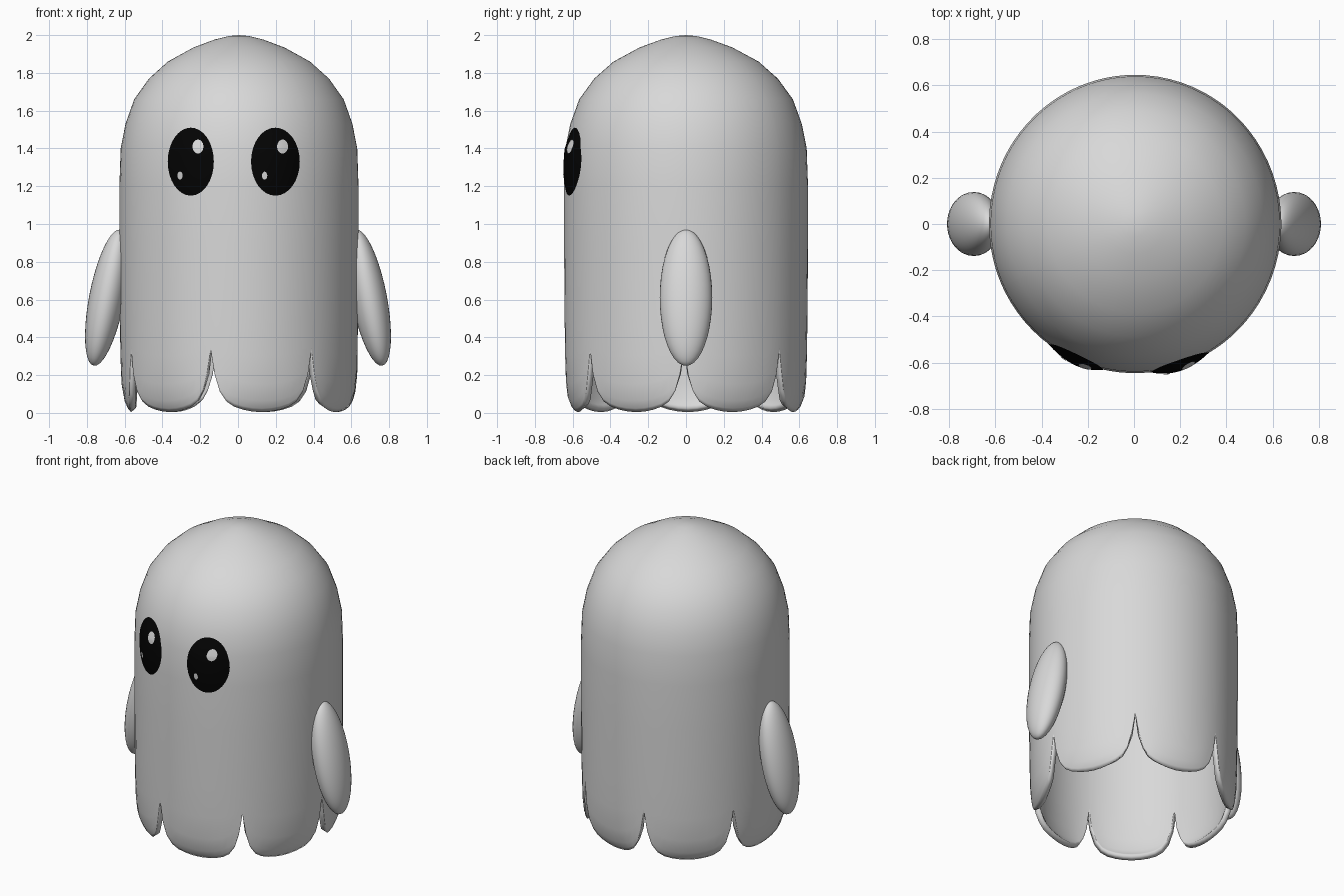
import bpy, bmesh, math

cube = bpy.data.objects.get("Cube")
if cube:
    bpy.data.objects.remove(cube, do_unlink=True)


def material(name, value):
    mat = bpy.data.materials.new(name)
    mat.use_nodes = True
    colour = (value, value, value, 1)
    mat.diffuse_color = colour
    mat.node_tree.nodes["Principled BSDF"].inputs["Base Color"].default_value = colour
    return mat


WHITE = material("soft white", 0.69)
BLACK = material("eye black", 0.001)

# Body profile: height, radius
PROFILE = [(0, .58), (.03, .605), (.09, .628), (.2, .639), (.5, .643), (.9, .646),
           (1.2, .646), (1.4, .639), (1.53, .613), (1.66, .566), (1.77, .486),
           (1.86, .384), (1.935, .245), (1.977, .13), (1.995, .055), (2, 0)]
X_SCALE = .98
X_SHIFT = .005
LOBES, STEPS = 7, 16
NOTCH = math.radians(-13.8)


def radius(z):
    for (z0, r0), (z1, r1) in zip(PROFILE, PROFILE[1:]):
        if z <= z1:
            return r0 + (r1 - r0) * (z - z0) / (z1 - z0)
    return 0


def finish(name, bm, mat):
    bmesh.ops.recalc_face_normals(bm, faces=bm.faces)
    mesh = bpy.data.meshes.new(name)
    bm.to_mesh(mesh)
    bm.free()
    obj = bpy.data.objects.new(name, mesh)
    bpy.context.collection.objects.link(obj)
    mesh.materials.append(mat)
    mesh.shade_smooth()
    return obj


# Hollow draped body with a hem of rounded lobes between narrow notches
bm = bmesh.new()
columns = []
half = math.pi / LOBES
upper = [z for z, r in PROFILE if z >= .5 and r > 0]
for lobe in range(LOBES):
    for step in range(STEPS):
        t = math.sin(math.pi / 2 * (2 * step / STEPS - 1))
        angle = NOTCH + half * (2 * lobe + 1 + t)
        hem = .004 + .09 * t ** 2 + .25 * abs(t) ** 9
        heights = [hem + (.5 - hem) * k for k in (0, .04, .12, .3, .6)] + upper
        columns.append([bm.verts.new((X_SHIFT + X_SCALE * radius(z) * math.sin(angle),
                                      -radius(z) * math.cos(angle), z)) for z in heights])
apex = bm.verts.new((X_SHIFT, 0, 2))
for a, b in zip(columns, columns[1:] + columns[:1]):
    for k in range(len(a) - 1):
        bm.faces.new((a[k], b[k], b[k + 1], a[k + 1]))
    bm.faces.new((a[-1], b[-1], apex))
body = finish("body", bm, WHITE)
shell = body.modifiers.new("thickness", "SOLIDIFY")
shell.thickness = .035
shell.offset = -1
bpy.context.view_layer.objects.active = body
body.select_set(True)
bpy.ops.object.shade_smooth_by_angle(angle=math.radians(50))


# Oval patch on the front of the body, raised by lift(x, z)
def oval(name, cx, cz, rx, rz, lift, mat, rings=6, sides=32):
    def point(k, i):
        a = 2 * math.pi * i / sides
        x = cx + rx * k / rings * math.cos(a)
        z = cz + rz * k / rings * math.sin(a)
        r = radius(z) + lift(x, z)
        return bm.verts.new((x, -math.sqrt(r * r - ((x - X_SHIFT) / X_SCALE) ** 2), z))

    bm = bmesh.new()
    centre = point(0, 0)
    loops = [[point(k, i) for i in range(sides)] for k in range(1, rings + 1)]
    for i in range(sides):
        j = (i + 1) % sides
        bm.faces.new((centre, loops[0][j], loops[0][i]))
        for a, b in zip(loops, loops[1:]):
            bm.faces.new((a[i], a[j], b[j], b[i]))
    obj = finish(name, bm, mat)
    if obj.data.polygons[0].normal.y > 0:
        obj.data.flip_normals()


# Gently bulging eyes, each with two glints
EYE_Z, EYE_H = 1.33, .18
for side, x, width in (("right", -.25, .122), ("left", .198, .129)):
    def bulge(px, pz):
        return .003 + .022 * (1 - ((px - x) / width) ** 2 - ((pz - EYE_Z) / EYE_H) ** 2)

    def glint(px, pz):
        return bulge(px, pz) + .004

    oval(side + "_eye", x, EYE_Z, width, EYE_H, bulge, BLACK)
    oval(side + "_eye_large_glint", x + .038, 1.41, .029, .037, glint, WHITE, 3)
    oval(side + "_eye_small_glint", x - .057, 1.256, .014, .021, glint, WHITE, 3)

# Tilted flattened arms
for side, s in (("left", 1), ("right", -1)):
    bpy.ops.mesh.primitive_uv_sphere_add(segments=32, ring_count=20, location=(s * .694, 0, .61))
    arm = bpy.context.object
    arm.name = side + "_arm"
    arm.scale = (.094, .139, .367)
    arm.rotation_euler.y = -s * math.radians(11)
    arm.data.materials.append(WHITE)
    bpy.ops.object.shade_smooth()
